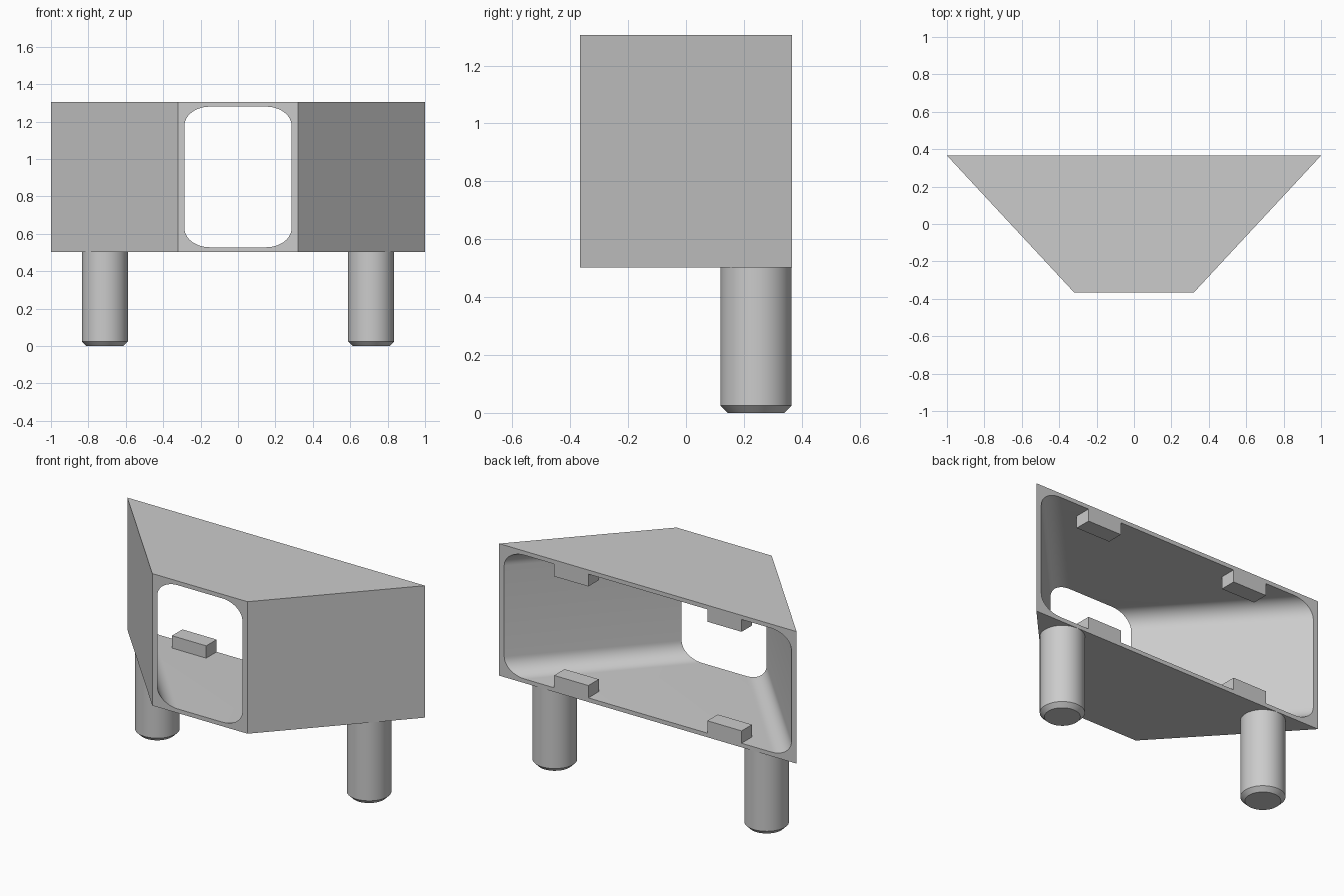
import bpy
import bmesh
from math import sin, cos, pi, radians

cube = bpy.data.objects.get("Cube")
if cube:
    bpy.data.objects.remove(cube)

grey = bpy.data.materials.new("plain grey")
grey.use_nodes = True
GREY = (0.6, 0.6, 0.6, 1)
grey.diffuse_color = GREY
grey.node_tree.nodes["Principled BSDF"].inputs["Base Color"].default_value = GREY

DEPTH = 0.366             # half depth
FRONT, BACK = 0.32, 1.0   # half widths at each end
BOTTOM, TOP = 0.503, 1.305
WALL = 0.025
SIDE = WALL * 1.37        # wall thickness measured across the slant
CORNERS = [(1, 1), (-1, 1), (-1, -1), (1, -1)]
STEPS = 12


def make_object(name, bm):
    bmesh.ops.recalc_face_normals(bm, faces=bm.faces[:])
    mesh = bpy.data.meshes.new(name)
    bm.to_mesh(mesh)
    bm.free()
    mesh.materials.append(grey)
    obj = bpy.data.objects.new(name, mesh)
    bpy.context.collection.objects.link(obj)
    bpy.ops.object.select_all(action='DESELECT')
    obj.select_set(True)
    bpy.context.view_layer.objects.active = obj
    bpy.ops.object.shade_smooth_by_angle(angle=radians(30))
    return obj


def end_rings(bm, y, width):
    """Square outer ring and rounded inner ring, grouped by corner."""
    mid, half = (BOTTOM + TOP) / 2, (TOP - BOTTOM) / 2
    rx, rz = 0.137, 0.1
    outer, inner = [], []
    for k, (sx, sz) in enumerate(CORNERS):
        outer.append(bm.verts.new((sx * width, y, mid + sz * half)))
        cx = sx * (width - SIDE - rx)
        cz = mid + sz * (half - WALL - rz)
        arc = []
        for i in range(STEPS + 1):
            a = (k + i / STEPS) * pi / 2
            arc.append(bm.verts.new((cx + rx * cos(a), y, cz + rz * sin(a))))
        inner.append(arc)
    return outer, inner


# Flared hollow shell, open at both ends
bm = bmesh.new()
ends = [end_rings(bm, -DEPTH, FRONT), end_rings(bm, DEPTH, BACK)]
for outer, inner in ends:
    for k in range(4):
        n = (k + 1) % 4
        for a, b in zip(inner[k], inner[k][1:]):
            bm.faces.new((outer[k], b, a))
        bm.faces.new((outer[k], outer[n], inner[n][0], inner[k][-1]))
for ring_a, ring_b in [(ends[0][0], ends[1][0]),
                       (sum(ends[0][1], []), sum(ends[1][1], []))]:
    for i in range(len(ring_a)):
        j = (i + 1) % len(ring_a)
        bm.faces.new((ring_a[i], ring_a[j], ring_b[j], ring_b[i]))
make_object("shell", bm)


# Small retaining tabs on the floor and ceiling of the wide opening
def tab(name, x, z0, z1):
    bm = bmesh.new()
    bmesh.ops.create_cube(bm, size=1)
    bmesh.ops.scale(bm, vec=(0.23, 0.1, z1 - z0), verts=bm.verts[:])
    bmesh.ops.translate(bm, vec=(x, DEPTH - 0.05, (z0 + z1) / 2), verts=bm.verts[:])
    make_object(name, bm)


# Round legs with a chamfered foot
def leg(name, x):
    bm = bmesh.new()
    radius, sides = 0.123, 48
    rings = []
    for r, z in [(radius - 0.025, 0), (radius, 0.025), (radius, BOTTOM)]:
        rings.append([bm.verts.new((x + r * cos(2 * pi * i / sides),
                                    0.242 + r * sin(2 * pi * i / sides), z))
                      for i in range(sides)])
    for low, high in zip(rings, rings[1:]):
        for i in range(sides):
            j = (i + 1) % sides
            bm.faces.new((low[i], low[j], high[j], high[i]))
    bm.faces.new(rings[0])
    bm.faces.new(rings[-1])
    make_object(name, bm)


for side, s in (("left", 1), ("right", -1)):
    tab(f"lower_tab_{side}", s * 0.515, BOTTOM + WALL, BOTTOM + 0.1)
    tab(f"upper_tab_{side}", s * 0.515, TOP - 0.1, TOP - WALL)
    leg(f"leg_{side}", s * 0.712)
